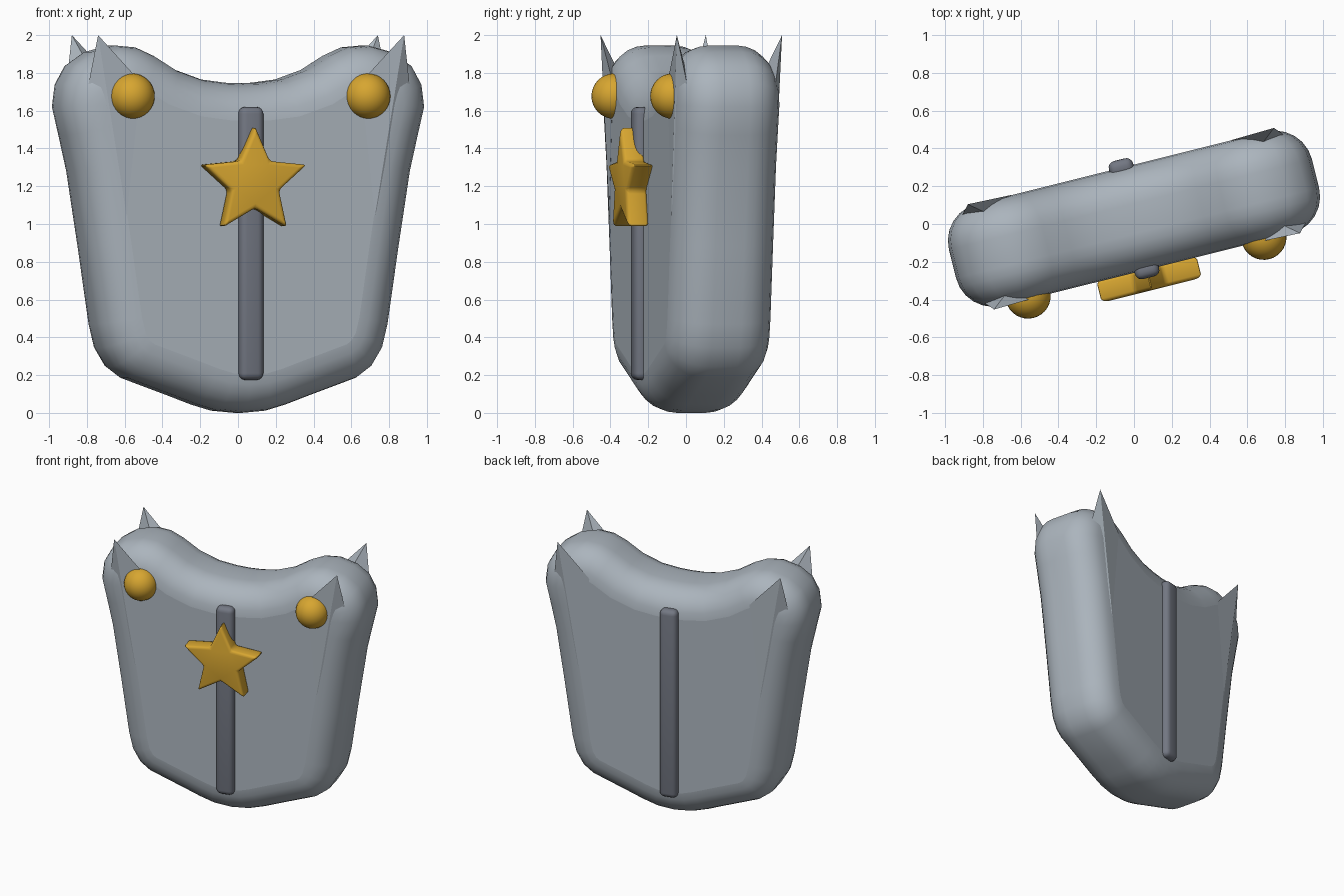
import bpy, bmesh, math
from mathutils import Matrix, Vector

if "Cube" in bpy.data.objects:
    bpy.data.objects.remove(bpy.data.objects["Cube"])

ANGLE = math.radians(14)      # the whole piece is turned about z
CENTRE = (0, 0.028, 0)
T, R = 0.278, 0.2             # half thickness and rim radius


def material(name, rgb):
    m = bpy.data.materials.new(name)
    m.diffuse_color = (*rgb, 1)
    m.use_nodes = True
    m.node_tree.nodes["Principled BSDF"].inputs["Base Color"].default_value = m.diffuse_color
    return m


STEEL = material("steel grey", (0.41, 0.46, 0.51))
DARK = material("dark grey", (0.17, 0.185, 0.225))
GOLD = material("gold", (0.68, 0.38, 0.03))


def finish(name, bm, mat, smooth=True):
    bmesh.ops.recalc_face_normals(bm, faces=bm.faces)
    me = bpy.data.meshes.new(name)
    bm.to_mesh(me)
    bm.free()
    me.materials.append(mat)
    ob = bpy.data.objects.new(name, me)
    bpy.context.collection.objects.link(ob)
    ob.location = CENTRE
    ob.rotation_euler.z = ANGLE
    if smooth:
        bpy.ops.object.select_all(action='DESELECT')
        ob.select_set(True)
        bpy.context.view_layer.objects.active = ob
        bpy.ops.object.shade_smooth_by_angle(angle=math.radians(35))
    return ob


def inset(points, d):
    """Move a counter-clockwise outline inward by d."""
    out, n = [], len(points)
    for i, p in enumerate(points):
        a = (p - points[i - 1]).normalized()
        b = (points[(i + 1) % n] - p).normalized()
        na, nb = Vector((-a.y, a.x)), Vector((-b.y, b.x))
        m = (na + nb).normalized()
        out.append(p + m * d / m.dot(na))
    return out


# Plate: mirrored outline with a rounded rim front and back
half = [(0.13, 0.012), (0.24, 0.045), (0.36, 0.09), (0.62, 0.185), (0.70, 0.245),
        (0.76, 0.345), (0.79, 0.47), (0.85, 0.88), (0.912, 1.28), (0.955, 1.47),
        (0.99, 1.62), (0.975, 1.74), (0.92, 1.84), (0.82, 1.91), (0.69, 1.945),
        (0.58, 1.935), (0.48, 1.89), (0.36, 1.815), (0.22, 1.765), (0.09, 1.748)]
outline = [Vector((0, 0))] + [Vector(p) for p in half] + [Vector((0, 1.745))]
outline += [Vector((-x, z)) for x, z in reversed(half)]

STEPS = 6
profile = [(R * (1 - math.cos(t)), T - R + R * math.sin(t))
           for t in (math.pi / 2 * k / STEPS for k in range(STEPS + 1))]
layers = [(d, -y) for d, y in reversed(profile)] + profile
bm = bmesh.new()
rings = [[bm.verts.new((p.x, y, p.y)) for p in inset(outline, d)] for d, y in layers]
n = len(outline)
for r0, r1 in zip(rings, rings[1:]):
    for i in range(n):
        j = (i + 1) % n
        bm.faces.new((r0[i], r0[j], r1[j], r1[i])).smooth = True
for ring in (rings[0], rings[-1]):
    bm.faces.new(ring).smooth = False
finish("plate", bm, STEEL, smooth=False)

# Pointed spikes on the four upper corners
for side, sname in ((-1, "left"), (1, "right")):
    for face, fname in ((-1, "front"), (1, "back")):
        bm = bmesh.new()
        for x, y, z in ((0.835, 0.287, 2.0), (0.677, 0.279, 1.04), (0.60, 0.279, 1.75),
                        (0.885, 0.23, 1.68), (0.74, 0.21, 1.80)):
            bm.verts.new((side * x, face * y, z))
        bmesh.ops.convex_hull(bm, input=bm.verts)
        finish(f"{fname}_{sname}_spike", bm, STEEL, smooth=False)

# Rounded ridge down the middle of the front and back
for face, fname in ((-1, "front"), (1, "back")):
    bm = bmesh.new()
    bmesh.ops.create_cube(bm, size=1, matrix=Matrix.Translation((0, face * 0.278, 0.897))
                          @ Matrix.Diagonal((0.132, 0.088, 1.445, 1)))
    bmesh.ops.bevel(bm, geom=bm.edges[:], offset=0.036, segments=4, profile=0.5,
                    affect='EDGES')
    finish(f"{fname}_ridge", bm, DARK)

# Gold studs near the shoulders
for side, sname in ((-1, "left"), (1, "right")):
    bm = bmesh.new()
    bmesh.ops.create_uvsphere(bm, u_segments=32, v_segments=16, radius=0.12,
                              matrix=Matrix.Translation((side * 0.643, -0.261, 1.677)))
    finish(f"{sname}_stud", bm, GOLD)

# Five-pointed star with softened edges
bm = bmesh.new()
ring = []
for k in range(10):
    a = math.pi / 2 + k * math.pi / 5
    r = 0.137 if k % 2 else 0.295
    ring.append(bm.verts.new((r * math.cos(a), -0.39, 1.222 + r * math.sin(a))))
front = bm.faces.new(ring)
ext = bmesh.ops.extrude_face_region(bm, geom=[front])
bmesh.ops.translate(bm, vec=(0, 0.12, 0),
                    verts=[g for g in ext["geom"] if isinstance(g, bmesh.types.BMVert)])
bmesh.ops.recalc_face_normals(bm, faces=bm.faces)
bmesh.ops.bevel(bm, geom=bm.edges[:], offset=0.02, segments=3, profile=0.5, affect='EDGES')
finish("star", bm, GOLD)
